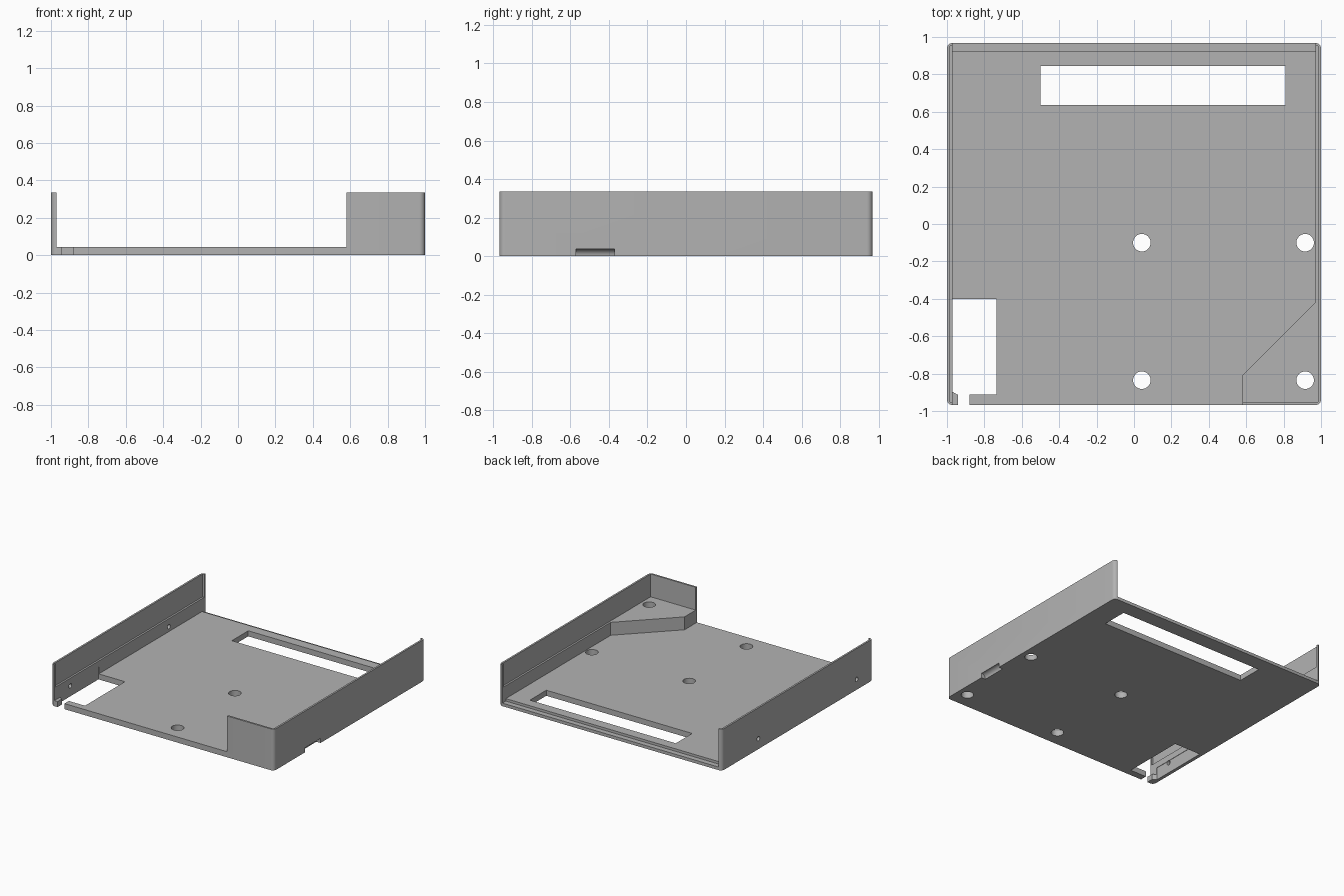
import bpy, bmesh, math

if "Cube" in bpy.data.objects:
    bpy.data.objects.remove(bpy.data.objects["Cube"], do_unlink=True)

HEIGHT, FLOOR, LEDGE = 0.335, 0.045, 0.15
X, Y = 1.0, 0.968

grey = bpy.data.materials.new("plain grey")
grey.use_nodes = True
colour = (0.448, 0.448, 0.448, 1)
grey.diffuse_color = colour
grey.node_tree.nodes["Principled BSDF"].inputs["Base Color"].default_value = colour


def prism(name, outline, z0, z1):
    """Extrude a counter-clockwise plan outline from z0 to z1."""
    bm = bmesh.new()
    base = bm.faces.new([bm.verts.new((x, y, z0)) for x, y in outline])
    top = bmesh.ops.extrude_face_region(bm, geom=[base])["geom"]
    bmesh.ops.translate(bm, vec=(0, 0, z1 - z0),
                        verts=[v for v in top if isinstance(v, bmesh.types.BMVert)])
    bmesh.ops.recalc_face_normals(bm, faces=bm.faces)
    mesh = bpy.data.meshes.new(name)
    bm.to_mesh(mesh)
    bm.free()
    ob = bpy.data.objects.new(name, mesh)
    mesh.materials.append(grey)
    bpy.context.collection.objects.link(ob)
    return ob


def rect(x0, x1, y0, y1):
    return [(x0, y0), (x1, y0), (x1, y1), (x0, y1)]


def rounded_rect(hx, hy, r, steps=6):
    points = []
    for i, (sx, sy) in enumerate([(1, 1), (-1, 1), (-1, -1), (1, -1)]):
        for k in range(steps + 1):
            a = math.pi / 2 * (i + k / steps)
            points.append((sx * (hx - r) + r * math.cos(a), sy * (hy - r) + r * math.sin(a)))
    return points


def circle(cx, cy, r, n=32):
    return [(cx + r * math.cos(math.tau * i / n), cy + r * math.sin(math.tau * i / n))
            for i in range(n)]


def cylinder(name, location, radius, depth, axis):
    ob = prism(name, circle(0, 0, radius), -depth / 2, depth / 2)
    ob.rotation_euler = (0, math.pi / 2, 0) if axis == "X" else (math.pi / 2, 0, 0)
    ob.location = location
    return ob


tray = prism("tray", rounded_rect(X, Y, 0.03), 0, HEIGHT)
cutters = []

# main cavity, leaving the side walls, front corner wall and raised corner shelf
cutters.append(prism("cavity_cutter", [(-0.97, -1.1), (0.58, -1.1), (0.58, -0.81),
                                       (0.97, -0.42), (0.97, 1.1), (-0.97, 1.1)], FLOOR, 0.5))
# thinner upper walls above the ledge
cutters.append(prism("right_recess_cutter", rect(0.5, 0.985, -0.953, 0.953), LEDGE, 0.5))
cutters.append(prism("left_recess_cutter", rect(-0.985, -0.9, -0.953, 0.953), LEDGE, 0.5))
# lowered strip along the back edge
cutters.append(prism("back_strip_cutter", rect(-0.97, 0.97, 0.925, 1.1), 0.025, 0.5))
# rear window, front corner opening and its slot
cutters.append(prism("rear_window_cutter", rect(-0.5, 0.81, 0.635, 0.845), -0.1, 0.1))
cutters.append(prism("corner_opening_cutter", [(-0.973, -0.895), (-0.945, -0.912), (-0.735, -0.912),
                                               (-0.735, -0.4), (-0.973, -0.4)], -0.1, 0.1))
cutters.append(prism("slot_cutter", rect(-0.942, -0.88, -1.1, -0.9), -0.1, 0.1))
# mounting holes through the floor and shelf
for x in (0.042, 0.915):
    for y in (-0.1, -0.835):
        cutters.append(prism("mount_hole_cutter", circle(x, y, 0.047), -0.1, 0.3))
# small screw holes in the left-hand wall
for y in (0.5, -0.76):
    cutters.append(cylinder("wall_hole_cutter", (-X, y, 0.085), 0.018, 0.2, "X"))
# scooped finger notch under the right-hand wall
cutters.append(cylinder("notch_cutter", (X, -0.47, 0), 0.037, 0.2, "Y"))

for cutter in cutters:
    mod = tray.modifiers.new(cutter.name, "BOOLEAN")
    mod.operation, mod.solver, mod.object = "DIFFERENCE", "EXACT", cutter

# bake the cuts and drop the cutters
bpy.context.view_layer.update()
result = bpy.data.meshes.new_from_object(tray.evaluated_get(bpy.context.evaluated_depsgraph_get()))
tray.modifiers.clear()
tray.data = result
for cutter in cutters:
    bpy.data.objects.remove(cutter, do_unlink=True)

bpy.ops.object.select_all(action="DESELECT")
tray.select_set(True)
bpy.context.view_layer.objects.active = tray
bpy.ops.object.shade_smooth_by_angle(angle=math.radians(30))
